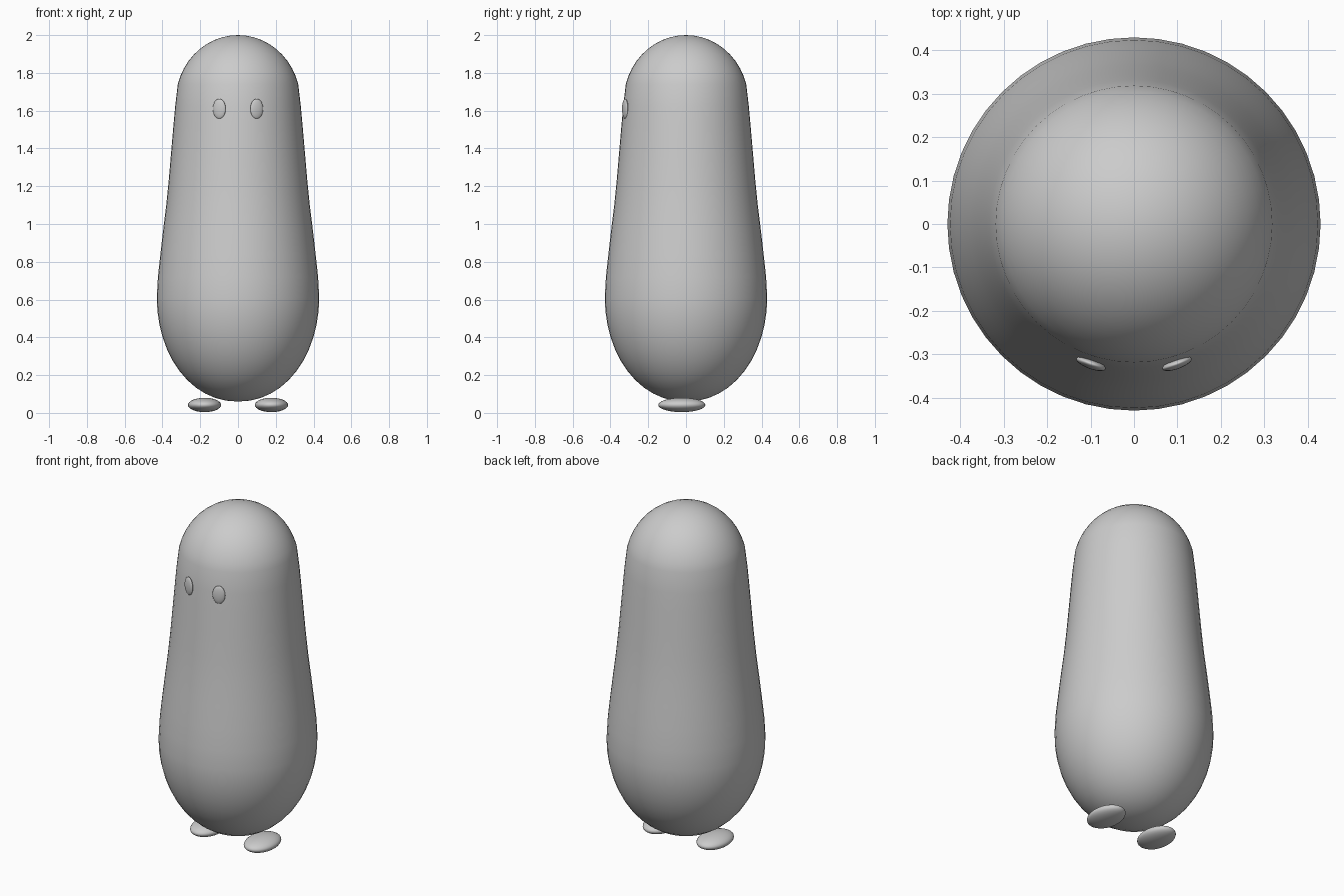
import bpy, bmesh, math
from mathutils import Matrix, Vector

cube = bpy.data.objects.get("Cube")
if cube:
    bpy.data.objects.remove(cube, do_unlink=True)

grey = bpy.data.materials.new("plain grey")
grey.use_nodes = True
grey.diffuse_color = (0.6, 0.6, 0.6, 1)
grey.node_tree.nodes["Principled BSDF"].inputs["Base Color"].default_value = (0.6, 0.6, 0.6, 1)


def finish(name, bm):
    bmesh.ops.recalc_face_normals(bm, faces=bm.faces)
    for face in bm.faces:
        face.smooth = True
    mesh = bpy.data.meshes.new(name)
    bm.to_mesh(mesh)
    bm.free()
    mesh.materials.append(grey)
    obj = bpy.data.objects.new(name, mesh)
    bpy.context.collection.objects.link(obj)
    return obj


def ellipsoid(name, centre, radii, turn=0.0):
    bm = bmesh.new()
    bmesh.ops.create_uvsphere(bm, u_segments=32, v_segments=16, radius=1)
    bm.transform(Matrix.Translation(centre) @ Matrix.Rotation(turn, 4, "Z")
                 @ Matrix.Diagonal((*radii, 1)))
    return finish(name, bm)


# Body: rounded base, tapering sides and a domed head, spun around z
STEPS = 12
profile = []
for i in range(STEPS + 1):
    a = math.pi / 2 * i / STEPS
    profile.append((0.43 * math.sin(a) ** 0.95, 0.61 - 0.55 * math.cos(a)))
profile += [(0.424, 0.72), (0.411, 0.84), (0.396, 0.97), (0.38, 1.1),
            (0.366, 1.24), (0.354, 1.38), (0.342, 1.52), (0.333, 1.62)]
for i in range(1, STEPS + 1):
    a = math.pi / 2 * i / STEPS
    if a > 0.15:
        profile.append((0.33 * math.cos(a), 1.65 + 0.35 * math.sin(a)))

bm = bmesh.new()
verts = [bm.verts.new((r, 0, z)) for r, z in profile]
edges = [bm.edges.new(pair) for pair in zip(verts, verts[1:])]
bmesh.ops.spin(bm, geom=verts + edges, cent=(0, 0, 0), axis=(0, 0, 1),
               angle=math.tau, steps=48, use_duplicate=False)
bmesh.ops.remove_doubles(bm, verts=bm.verts, dist=0.0005)
finish("body", bm)

# Paired feet and eyes
for side, s in (("left", 1), ("right", -1)):
    ellipsoid(side + "_foot", (s * 0.177, -0.022, 0.042), (0.088, 0.125, 0.038))
    ellipsoid(side + "_eye", (s * 0.099, -0.322, 1.61), (0.036, 0.012, 0.053),
              s * math.radians(20))
